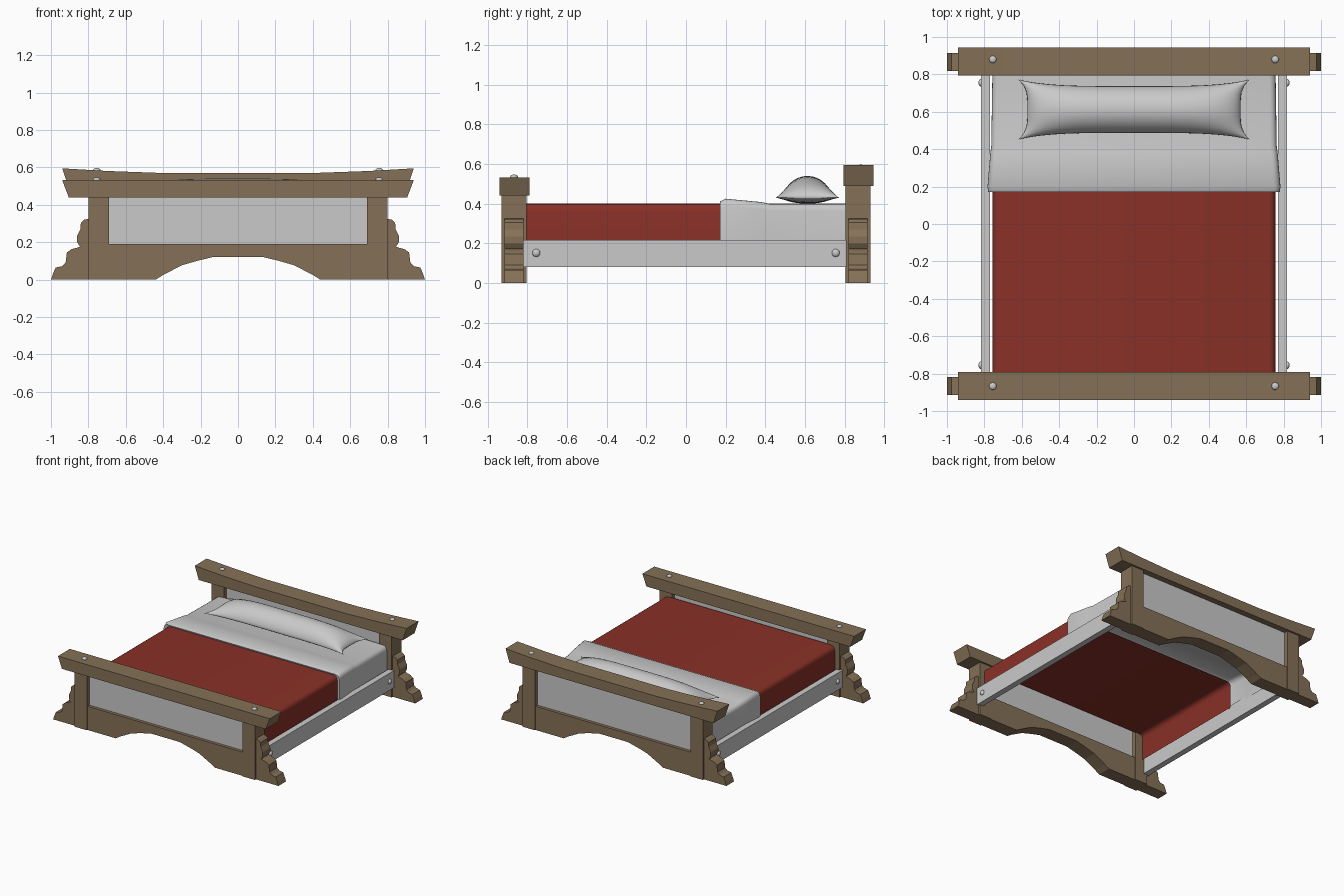
import bpy, bmesh, math

if "Cube" in bpy.data.objects:
    bpy.data.objects.remove(bpy.data.objects["Cube"])


def material(name, rgb):
    m = bpy.data.materials.new(name)
    m.diffuse_color = (*rgb, 1)
    m.use_nodes = True
    m.node_tree.nodes["Principled BSDF"].inputs["Base Color"].default_value = m.diffuse_color
    return m


WOOD = material("brown_wood", (0.235, 0.165, 0.095))
GREY = material("light_grey", (0.59, 0.59, 0.59))
RED = material("red_blanket", (0.25, 0.03, 0.02))


def make(name, verts, faces, mat, smooth=None, closed=True):
    bm = bmesh.new()
    vs = [bm.verts.new(v) for v in verts]
    for f in faces:
        bm.faces.new([vs[i] for i in f])
    if closed:
        bmesh.ops.remove_doubles(bm, verts=bm.verts, dist=1e-5)
    bmesh.ops.recalc_face_normals(bm, faces=bm.faces)
    me = bpy.data.meshes.new(name)
    bm.to_mesh(me)
    bm.free()
    me.materials.append(mat)
    ob = bpy.data.objects.new(name, me)
    bpy.context.collection.objects.link(ob)
    if smooth:
        bpy.ops.object.select_all(action='DESELECT')
        ob.select_set(True)
        bpy.context.view_layer.objects.active = ob
        bpy.ops.object.shade_smooth_by_angle(angle=math.radians(smooth))
    return ob


def prism(name, pts, y0, y1, mat):
    """Extrude an (x, z) outline from y0 to y1."""
    n = len(pts)
    verts = [(x, y, z) for y in (y0, y1) for x, z in pts]
    faces = [range(n), range(n, 2 * n)]
    faces += [(i, (i + 1) % n, n + (i + 1) % n, n + i) for i in range(n)]
    return make(name, verts, faces, mat)


def box(name, x0, x1, y0, y1, z0, z1, mat):
    return prism(name, [(x0, z0), (x1, z0), (x1, z1), (x0, z1)], y0, y1, mat)


def knob(name, loc, rot=(0, 0, 0)):
    bpy.ops.mesh.primitive_uv_sphere_add(segments=12, ring_count=8, radius=0.02,
                                         location=loc, rotation=rot, scale=(1, 1, 0.6))
    ob = bpy.context.object
    ob.name = name
    ob.data.materials.append(GREY)
    bpy.ops.object.shade_smooth()


def drape(name, sections, mat, z0=0.19, r=0.035):
    """Open-bottomed cloth: round-cornered arch lofted through (y, half width, top z)."""
    verts = []
    for y, w, zt in sections:
        half = [(w, z0)] + [(w - r + r * math.cos(a), zt - r + r * math.sin(a))
                            for a in [i * math.pi / 8 for i in range(5)]]
        prof = half + [(-x, z) for x, z in reversed(half)]
        verts += [(x, y, z) for x, z in prof]
    n = 12
    faces = [(k * n + i, k * n + i + 1, (k + 1) * n + i + 1, (k + 1) * n + i)
             for k in range(len(sections) - 1) for i in range(n - 1)]
    ob = make(name, verts, faces, mat, smooth=50, closed=False)
    # an open sheet: make sure the top faces up
    top = max(ob.data.polygons, key=lambda p: p.area * abs(p.normal.z))
    if top.normal.z < 0:
        ob.data.flip_normals()
    return ob


# Shared outlines
wing = [(0.79, 0), (0.79, 0.325), (0.82, 0.322), (0.84, 0.305), (0.843, 0.27), (0.86, 0.235),
        (0.86, 0.2), (0.845, 0.175), (0.89, 0.163), (0.915, 0.145), (0.922, 0.09),
        (0.94, 0.072), (0.975, 0.065), (0.99, 0.03), (1.0, 0)]
arch = [(0.44, 0), (0.4, 0.025), (0.3, 0.077), (0.22, 0.1), (0.13, 0.122)]
board = [(0.7, 0.19), (0.7, 0)] + arch + [(-x, z) for x, z in reversed(arch)] \
    + [(-0.7, 0), (-0.7, 0.19)]

# Footboard and headboard
for end, yc, rail_z in (("foot", -0.867, 0.44), ("head", 0.867, 0.49)):
    for s, side in ((-1, "left"), (1, "right")):
        box(f"{end}_{side}_post", s * 0.69, s * 0.80, yc - 0.062, yc + 0.062, 0, rail_z + 0.01, WOOD)
        prism(f"{end}_{side}_wing", [(s * x, z) for x, z in wing], yc - 0.048, yc + 0.048, WOOD)
        knob(f"{end}_{side}_top_knob", (s * 0.755, yc + (0.013 if yc > 0 else 0), rail_z + 0.095))
    prism(f"{end}_arched_board", board, yc - 0.055, yc + 0.055, WOOD)
    box(f"{end}_panel", -0.7, 0.7, yc - 0.03, yc + 0.03, 0.18, rail_z + 0.01, GREY)

# Top rails: flat at the foot, dished at the head
prism("foot_top_rail", [(-0.905, 0.44), (0.905, 0.44), (0.94, 0.533), (-0.94, 0.533)],
      -0.94, -0.79, WOOD)
dish = [(0.94, 0.595), (0.7, 0.581), (0.4, 0.57)]
prism("head_top_rail", [(-0.905, 0.49), (0.905, 0.49)] + dish
      + [(-x, z) for x, z in reversed(dish)], 0.795, 0.945, WOOD)

# Side rails with bolts
for s, side in ((-1, "left"), (1, "right")):
    box(f"{side}_side_rail", s * 0.77, s * 0.817, -0.82, 0.81, 0.08, 0.218, GREY)
    for y, end in ((-0.755, "front"), (0.755, "back")):
        knob(f"{side}_{end}_bolt", (s * 0.82, y, 0.152), (0, math.pi / 2, 0))

# Blanket, then sheet with its turned-down fold
drape("blanket", [(-0.81, 0.757, 0.4), (0.2, 0.757, 0.4)], RED)
drape("sheet", [(0.178, 0.757, 0.398), (0.172, 0.78, 0.412), (0.2, 0.783, 0.425),
                (0.38, 0.768, 0.408), (0.42, 0.763, 0.4), (0.81, 0.757, 0.4)], GREY)

# Pillow: two puffed grids meeting at a seam, corners pulled outward
N, M = 32, 16
verts, faces = [], []
for side, height in ((0, 0.11), (1, -0.03)):
    base = len(verts)
    for i in range(N + 1):
        for j in range(M + 1):
            u, v = math.sin(math.pi * (i / N - 0.5)), math.sin(math.pi * (j / M - 0.5))
            puff = max(0, 1 - u ** 4) ** 0.55 * max(0, 1 - v * v) ** 0.6
            verts.append((u * (0.57 + 0.05 * v ** 4), 0.612 + v * (0.125 + 0.035 * u ** 4),
                          0.43 + height * puff))
    for i in range(N):
        for j in range(M):
            a = base + i * (M + 1) + j
            faces.append((a, a + 1, a + M + 2, a + M + 1))
make("pillow", verts, faces, GREY, smooth=60)
